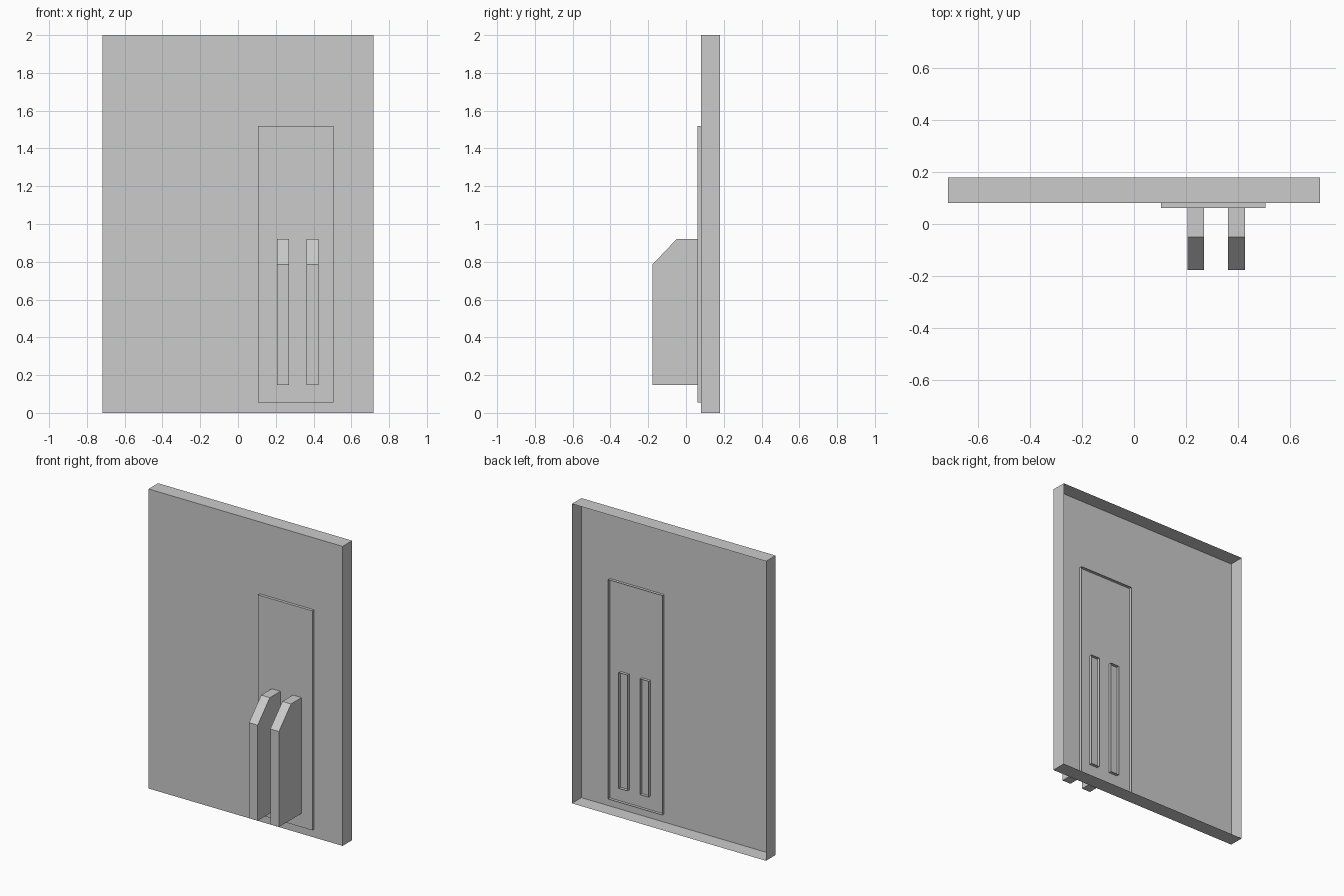
import bpy, bmesh

if "Cube" in bpy.data.objects:
    bpy.data.objects.remove(bpy.data.objects["Cube"])


def open_back_shell(name, profile, x0, x1):
    """Sweep a side profile of (y, z) points along x. The profile is left
    open between its last and first point, so the part has no back face."""
    bm = bmesh.new()
    left, right = [[bm.verts.new((x, y, z)) for y, z in profile] for x in (x0, x1)]
    bm.faces.new(left[::-1])
    bm.faces.new(right)
    for i in range(len(profile) - 1):
        bm.faces.new((left[i], left[i + 1], right[i + 1], right[i]))
    bmesh.ops.recalc_face_normals(bm, faces=bm.faces)
    # make sure the front face looks towards -y
    front = min(bm.faces, key=lambda f: f.calc_center_median().y)
    if front.normal.y > 0:
        bmesh.ops.reverse_faces(bm, faces=bm.faces)
    mesh = bpy.data.meshes.new(name)
    bm.to_mesh(mesh)
    bm.free()
    obj = bpy.data.objects.new(name, mesh)
    bpy.context.collection.objects.link(obj)
    return obj


def tray(y0, y1, z0, z1):
    """Rectangular profile, open at the back."""
    return [(y1, z0), (y0, z0), (y0, z1), (y1, z1)]


# Large wall panel, hollow behind
open_back_shell("wall_panel", tray(0.08, 0.18, 0.0, 2.0), -0.717, 0.717)

# Thin raised plate; its rim pokes through behind the panel
open_back_shell("mounting_plate", tray(0.061, 0.10, 0.055, 1.52), 0.105, 0.506)

# Two upright fins with a sloped upper front corner
fin = [(0.10, 0.147), (-0.178, 0.147), (-0.178, 0.785), (-0.05, 0.92), (0.10, 0.92)]
for side, x in (("left", 0.238), ("right", 0.395)):
    open_back_shell("fin_" + side, fin, x - 0.032, x + 0.032)
